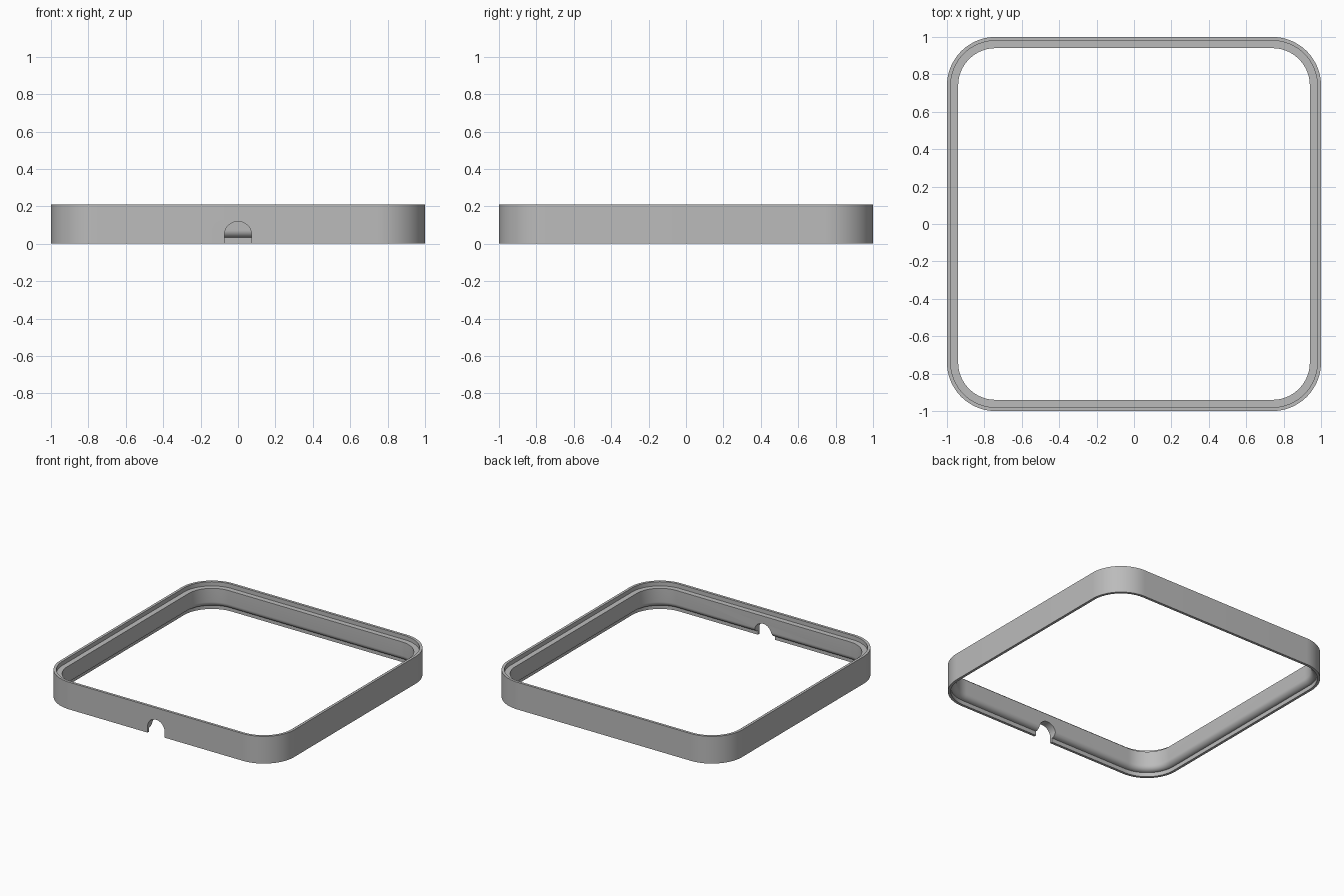
import bpy, bmesh, math

cube = bpy.data.objects.get("Cube")
if cube:
    bpy.data.objects.remove(cube, do_unlink=True)

HEIGHT, CENTRE, STEPS = 0.21, 0.74, 20
OUTER, LIP, INNER = 1.0, 0.98, 0.94
LEDGE = 0.032

grey = bpy.data.materials.new("plain grey")
grey.use_nodes = True
colour = (0.5, 0.5, 0.5, 1)
grey.diffuse_color = colour
grey.node_tree.nodes["Principled BSDF"].inputs["Base Color"].default_value = colour


def make_object(name, bm):
    bmesh.ops.recalc_face_normals(bm, faces=bm.faces)
    mesh = bpy.data.meshes.new(name)
    bm.to_mesh(mesh)
    bm.free()
    obj = bpy.data.objects.new(name, mesh)
    bpy.context.collection.objects.link(obj)
    mesh.materials.append(grey)
    return obj


# Wall cross-section: outer wall, stepped top, rounded shoulder above the bottom lip
profile = [(OUTER, 0), (OUTER, HEIGHT), (LIP, HEIGHT), (LIP, HEIGHT - LEDGE), (INNER, HEIGHT - LEDGE)]
fillet = LIP - INNER
for i in range(9):
    a = math.pi / 2 * i / 8
    profile.append((LIP - fillet * math.cos(a), LEDGE + fillet * (1 - math.sin(a))))
profile.append((LIP, 0))

# Frame: the cross-section swept around a rounded square
bm = bmesh.new()
rings = []
for corner in range(4):
    mid = math.pi / 2 * corner + math.pi / 4
    cx = math.copysign(CENTRE, math.cos(mid))
    cy = math.copysign(CENTRE, math.sin(mid))
    for i in range(STEPS + 1):
        a = math.pi / 2 * (corner + i / STEPS)
        rings.append([bm.verts.new((cx + (r - CENTRE) * math.cos(a), cy + (r - CENTRE) * math.sin(a), z))
                      for r, z in profile])
for k, ring in enumerate(rings):
    following = rings[(k + 1) % len(rings)]
    for j in range(len(profile)):
        n = (j + 1) % len(profile)
        bm.faces.new((ring[j], following[j], following[n], ring[n]))
frame = make_object("frame", bm)

# Arched cable notch cut through the front wall
RADIUS, SPRING = 0.073, 0.046
arch = [(RADIUS, -0.1)]
arch += [(RADIUS * math.cos(math.pi * i / 24), SPRING + RADIUS * math.sin(math.pi * i / 24)) for i in range(25)]
arch.append((-RADIUS, -0.1))
bm = bmesh.new()
face = bm.faces.new([bm.verts.new((x, -1.1, z)) for x, z in arch])
extruded = bmesh.ops.extrude_face_region(bm, geom=[face])["geom"]
bmesh.ops.translate(bm, verts=[v for v in extruded if isinstance(v, bmesh.types.BMVert)], vec=(0, 0.3, 0))
cutter = make_object("notch_cutter", bm)
cutter.hide_render = True
cutter.hide_set(True)

cut = frame.modifiers.new("notch", 'BOOLEAN')
cut.operation, cut.solver, cut.object = 'DIFFERENCE', 'EXACT', cutter

# Apply the cut, then smooth the curves while keeping edges sharp
bpy.ops.object.select_all(action='DESELECT')
frame.select_set(True)
bpy.context.view_layer.objects.active = frame
bpy.ops.object.modifier_apply(modifier=cut.name)
bpy.data.objects.remove(cutter, do_unlink=True)
bpy.ops.object.shade_smooth_by_angle(angle=math.radians(30))
